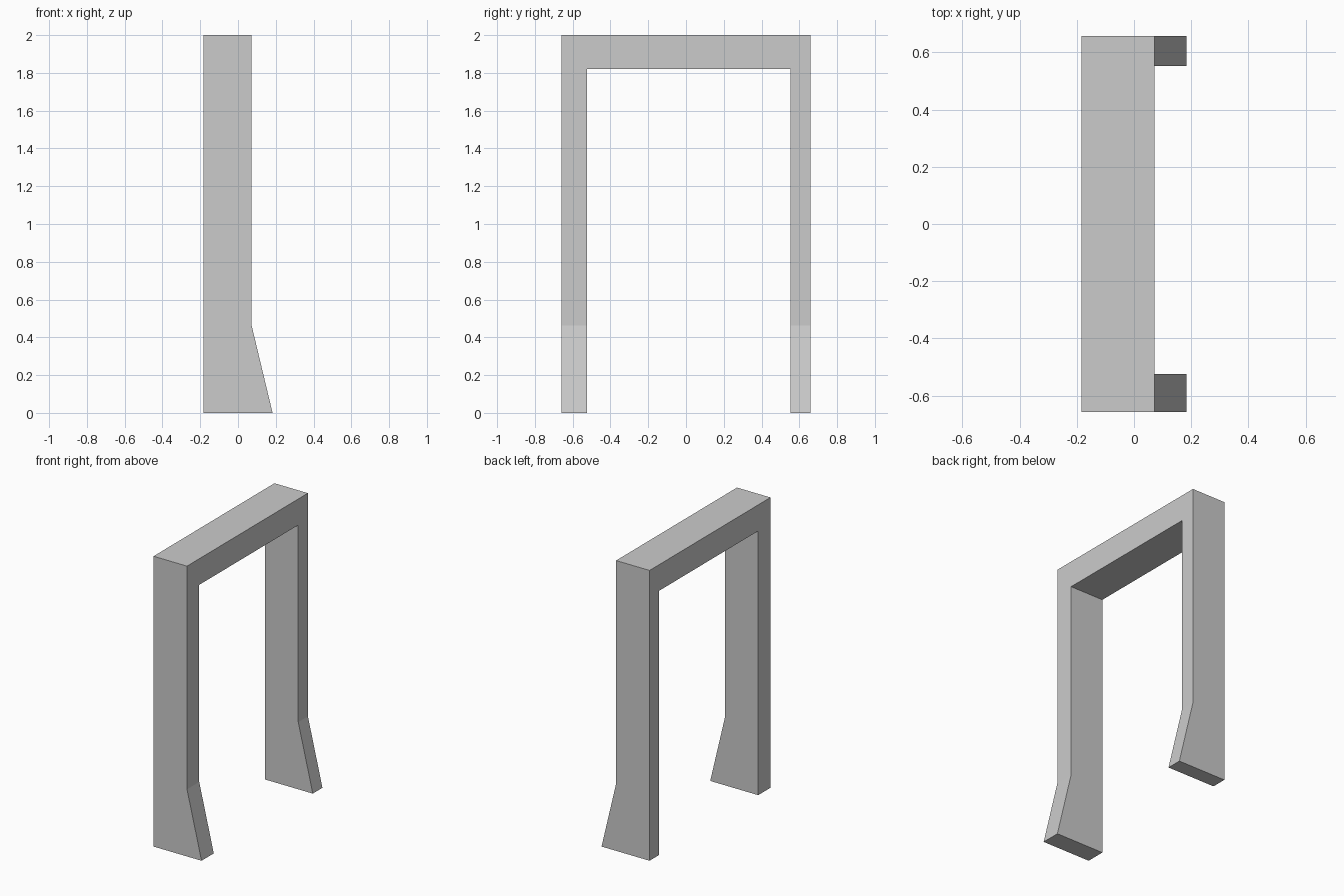
import bpy
import bmesh

if "Cube" in bpy.data.objects:
    bpy.data.objects.remove(bpy.data.objects["Cube"])


def prism(name, profile, y0, y1):
    """Extrude an (x, z) profile along y from y0 to y1."""
    bm = bmesh.new()
    face = bm.faces.new([bm.verts.new((x, y0, z)) for x, z in profile])
    ext = bmesh.ops.extrude_face_region(bm, geom=[face], use_keep_orig=True)
    verts = [v for v in ext["geom"] if isinstance(v, bmesh.types.BMVert)]
    bmesh.ops.translate(bm, verts=verts, vec=(0, y1 - y0, 0))
    bmesh.ops.recalc_face_normals(bm, faces=bm.faces)
    mesh = bpy.data.meshes.new(name)
    bm.to_mesh(mesh)
    bm.free()
    obj = bpy.data.objects.new(name, mesh)
    bpy.context.collection.objects.link(obj)
    return obj


BACK, FRONT, TOE = -0.183, 0.072, 0.183
HALF_WIDTH = 0.658

# Frame: side profile with flared foot, extruded over the full width
frame = prism("door_frame",
              [(BACK, 0), (TOE, 0), (FRONT, 0.463), (FRONT, 2), (BACK, 2)],
              -HALF_WIDTH, HALF_WIDTH)

# Opening: leaves two legs of slightly different thickness and the lintel
opening = prism("opening_cutter",
                [(-1, -1), (1, -1), (1, 1.82), (-1, 1.82)], -0.525, 0.553)
opening.hide_render = True

cut = frame.modifiers.new("opening", 'BOOLEAN')
cut.operation = 'DIFFERENCE'
cut.solver = 'EXACT'
cut.object = opening
bpy.context.view_layer.objects.active = frame
bpy.ops.object.modifier_apply(modifier=cut.name)
bpy.data.objects.remove(opening)
